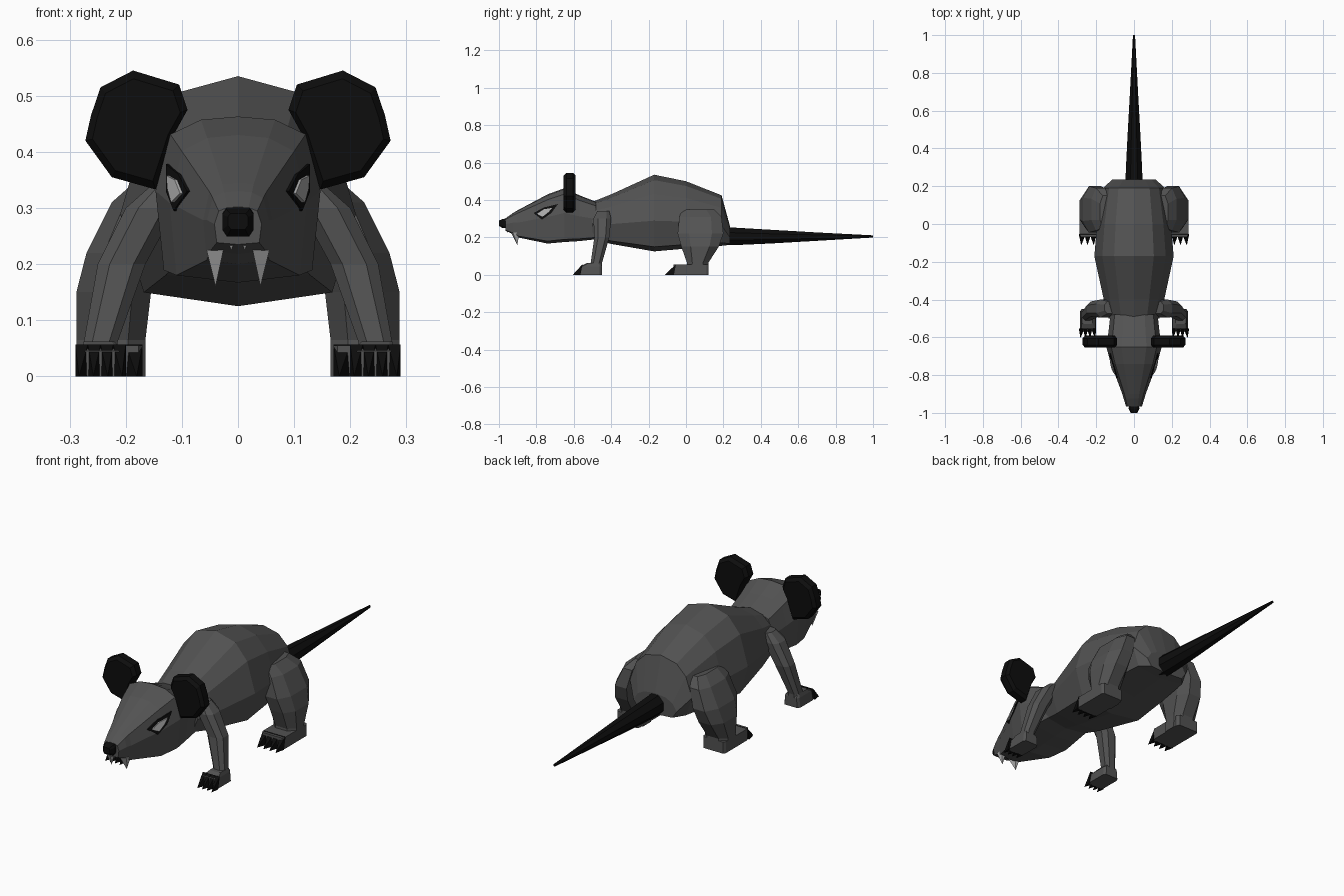
import bpy, bmesh, math
from mathutils import Vector
from mathutils.bvhtree import BVHTree

if "Cube" in bpy.data.objects:
    bpy.data.objects.remove(bpy.data.objects["Cube"])


def material(name, v):
    m = bpy.data.materials.new(name)
    m.diffuse_color = (v, v, v, 1)
    m.use_nodes = True
    m.node_tree.nodes["Principled BSDF"].inputs["Base Color"].default_value = m.diffuse_color
    return m


FUR = material("dark_fur", 0.085)
BLACK = material("black_skin", 0.004)
LIGHT = material("pale", 0.42)


def finish(bm, name, mat):
    bmesh.ops.recalc_face_normals(bm, faces=bm.faces)
    me = bpy.data.meshes.new(name)
    bm.to_mesh(me)
    bm.free()
    me.materials.append(mat)
    ob = bpy.data.objects.new(name, me)
    bpy.context.collection.objects.link(ob)
    return ob


def loft(name, rings, mat):
    """Skin equal-length rings of points and cap both ends."""
    bm = bmesh.new()
    rows = [[bm.verts.new(p) for p in r] for r in rings]
    n = len(rows[0])
    for a, b in zip(rows, rows[1:]):
        for i in range(n):
            j = (i + 1) % n
            bm.faces.new((a[i], a[j], b[j], b[i]))
    bm.faces.new(rows[0])
    bm.faces.new(rows[-1])
    return finish(bm, name, mat)


def section(y, w, top, bot, shape):
    """Symmetric cross-section; shape holds width and drop ratios."""
    h = top - bot
    half = [(w * u, y, top - h * v) for u, v in shape]
    return half + [(-x, b, c) for x, b, c in reversed(half[1:-1])]


def slab(s, z, x0, x1, y0, y1, c=0.25):
    """Horizontal rectangle with cut corners."""
    cx, cy = (x1 - x0) * c, (y1 - y0) * c
    pts = [(x0 + cx, y0), (x1 - cx, y0), (x1, y0 + cy), (x1, y1 - cy),
           (x1 - cx, y1), (x0 + cx, y1), (x0, y1 - cy), (x0, y0 + cy)]
    return [(s * x, y, z) for x, y in pts]


def spike(bm, base, tip):
    vs = [bm.verts.new(p) for p in base]
    t = bm.verts.new(tip)
    bm.faces.new(vs)
    for i in range(len(vs)):
        bm.faces.new((vs[i], vs[(i + 1) % len(vs)], t))


# Body
BODY = [(0, 0), (.5, .07), (.8, .25), (1, .6), (.8, .94), (0, 1)]
loft("body", [section(*r, BODY) for r in [
    (-.5, .135, .39, .19), (-.4, .16, .43, .165), (-.17, .21, .535, .125),
    (0, .195, .5, .14), (.19, .165, .425, .155), (.235, .115, .26, .16)]], FUR)

# Head with tapering snout
HEAD = [(0, 0), (.45, .02), (.82, .11), (1, .46), (.9, .95), (0, 1)]
head = loft("head", [section(*r, HEAD) for r in [
    (-.48, .125, .39, .19), (-.57, .135, .425, .18), (-.65, .147, .463, .175),
    (-.74, .122, .43, .167), (-.9, .062, .345, .2), (-.925, .055, .33, .218),
    (-.965, .042, .302, .235)]], FUR)

# Nose
NOSE = [(0, 0), (.75, 0), (1, .2), (1, .75), (.7, 1), (0, 1)]
loft("nose", [section(*r, NOSE) for r in [
    (-.94, .027, .305, .25), (-.98, .028, .298, .249), (-1, .018, .29, .262)]], BLACK)

# Tail
loft("tail", [[(r * math.cos(a * math.pi / 4 + .39), y, z + r * 1.05 * math.sin(a * math.pi / 4 + .39))
               for a in range(8)]
              for y, r, z in [(.2, .05, .207), (.3, .046, .205), (.45, .038, .204),
                              (.7, .023, .204), (1, .006, .205)]], BLACK)

EAR = [(.115, .43), (.09, .475), (.105, .52), (.187, .545), (.245, .515),
       (.262, .465), (.272, .42), (.225, .355), (.147, .333)]
EYE = [(-.815, .33), (-.77, .295), (-.72, .33), (-.685, .378), (-.76, .36)]
PUPIL = [(-.797, .326), (-.767, .31), (-.735, .335), (-.715, .358), (-.76, .35)]
tree = BVHTree.FromPolygons([v.co for v in head.data.vertices],
                            [p.vertices for p in head.data.polygons])


def eye_patch(name, pts, s, lift, mat):
    """Thin plate laid on the side of the head."""
    def ring(d):
        return [(s * (tree.ray_cast(Vector((1, y, z)), Vector((-1, 0, 0)))[0].x + d), y, z)
                for y, z in pts]
    loft(name, [ring(-.012), ring(lift)], mat)


for s, side in ((1, "left"), (-1, "right")):
    # Ears: thick discs with a narrower front and back
    rings = []
    for y, k in ((-.655, .86), (-.64, 1), (-.605, 1), (-.59, .86)):
        rings.append([(s * (.182 + (x - .182) * k), y, .44 + (z - .44) * k) for x, z in EAR])
    loft(side + "_ear", rings, BLACK)

    # Eyes
    eye_patch(side + "_eye_rim", EYE, s, .005, BLACK)
    eye_patch(side + "_eye", PUPIL, s, .009, LIGHT)

    # Fangs
    bm = bmesh.new()
    spike(bm, [(s * .026, -.935, .225), (s * .056, -.925, .225),
               (s * .056, -.89, .225), (s * .028, -.89, .225)], (s * .04, -.902, .16))
    spike(bm, [(s * .004, -.965, .245), (s * .02, -.962, .245),
               (s * .02, -.945, .245), (s * .004, -.945, .245)], (s * .012, -.955, .225))
    finish(bm, side + "_fangs", LIGHT)

    # Front leg and foot
    loft(side + "_front_leg", [slab(s, *r) for r in [
        (.34, .1, .155, -.475, -.41), (.3, .11, .2, -.495, -.4), (.2, .165, .25, -.49, -.41),
        (.06, .215, .275, -.51, -.45), (0, .21, .28, -.51, -.45)]], FUR)
    loft(side + "_front_foot", [slab(s, 0, .2, .285, -.57, -.45, .1),
                                slab(s, .045, .205, .28, -.565, -.45, .1),
                                slab(s, .062, .22, .275, -.53, -.46, .1)], FUR)

    # Hind leg and foot
    loft(side + "_hind_leg", [slab(s, *r) for r in [
        (.35, .12, .18, -.02, .15), (.31, .13, .225, -.035, .19), (.22, .145, .27, -.045, .2),
        (.15, .155, .288, -.025, .175), (.065, .165, .288, .005, .12),
        (0, .165, .288, 0, .12)]], FUR)
    loft(side + "_hind_foot", [slab(s, z, .17, .288, -.068, .12, .06) for z in (0, .055)], FUR)

    # Claws
    for part, x0, x1, y, tip in (("front", .2, .29, -.565, -.605), ("hind", .17, .29, -.065, -.113)):
        bm = bmesh.new()
        w = (x1 - x0) / 4
        for i in range(4):
            a, b = x0 + i * w, x0 + (i + 1) * w
            spike(bm, [(s * a, y, 0), (s * b, y, 0), (s * b, y + .012, .057), (s * a, y + .012, .057)],
                  (s * ((a + b) / 2 + (i - 1.5) * .003), tip, 0))
        finish(bm, side + "_" + part + "_claws", BLACK)
